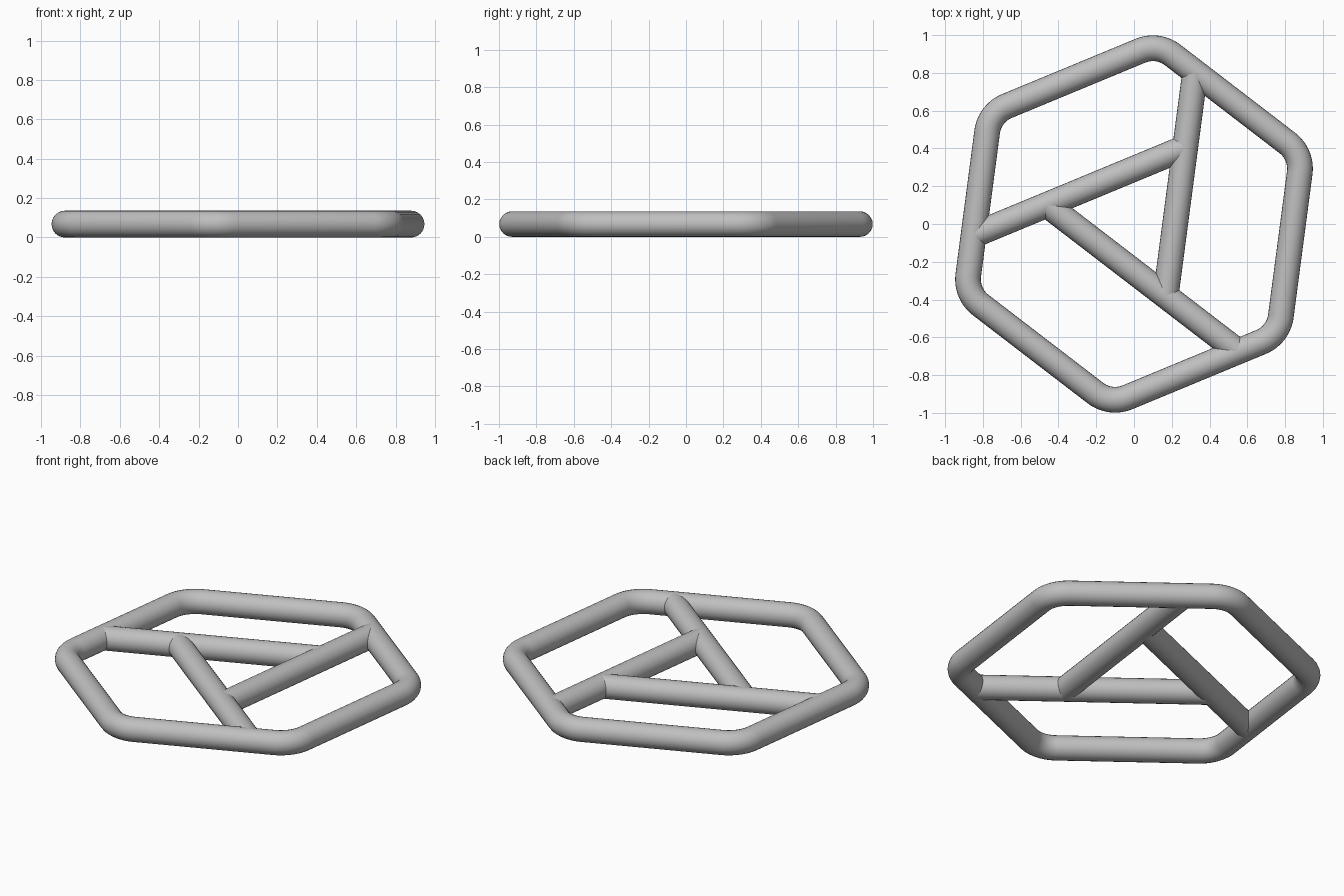
import bpy, math
from mathutils import Vector

if "Cube" in bpy.data.objects:
    bpy.data.objects.remove(bpy.data.objects["Cube"])

TUBE = 0.068       # tube radius
CORNER = 0.765     # distance from centre to each corner's bend centre
BEND = 0.172       # bend radius along the tube's centre line
TILT = -7.5        # direction of the first side's normal, degrees
APOTHEM = CORNER * math.cos(math.radians(30)) + BEND

grey = bpy.data.materials.new("plain grey")
grey.use_nodes = True
grey.diffuse_color = (0.52, 0.52, 0.52, 1)
grey.node_tree.nodes["Principled BSDF"].inputs["Base Color"].default_value = grey.diffuse_color


def polar(degrees, length=1.0):
    a = math.radians(degrees)
    return Vector((math.cos(a) * length, math.sin(a) * length, 0))


def crossing(n1, d1, n2, d2):
    """Point where two lines meet, each given by normal angle and offset."""
    a, b = polar(n1), polar(n2)
    det = a.x * b.y - a.y * b.x
    return Vector(((d1 * b.y - d2 * a.y) / det, (a.x * d2 - b.x * d1) / det, 0))


def tube(name, points, closed=False):
    """Round tube along a path, turned into a smooth mesh."""
    curve = bpy.data.curves.new(name, "CURVE")
    curve.dimensions = "3D"
    curve.bevel_depth = TUBE
    curve.bevel_resolution = 10
    curve.use_fill_caps = not closed
    spline = curve.splines.new("POLY")
    spline.points.add(len(points) - 1)
    for p, co in zip(spline.points, points):
        p.co = (co.x, co.y, TUBE, 1)
    spline.use_cyclic_u = closed
    obj = bpy.data.objects.new(name, curve)
    bpy.context.collection.objects.link(obj)
    bpy.ops.object.select_all(action="DESELECT")
    obj.select_set(True)
    bpy.context.view_layer.objects.active = obj
    bpy.ops.object.convert(target="MESH")
    obj = bpy.context.object
    obj.data.materials.clear()
    obj.data.materials.append(grey)
    bpy.ops.object.shade_smooth_by_angle(angle=math.radians(40))
    return obj


# Hexagonal outer ring with rounded corners
path = []
for side in range(6):
    middle = TILT + 30 + 60 * side
    path += [polar(middle, CORNER) + polar(middle - 30 + 5 * i, BEND) for i in range(13)]
tube("outer_ring", path, closed=True)

# Three bars, each running from the ring to the next bar
bars = [("upper_bar", TILT + 120, 0.27),
        ("right_bar", TILT, 0.216),
        ("lower_bar", TILT - 120, 0.20)]
for i, (name, normal, offset) in enumerate(bars):
    _, next_normal, next_offset = bars[(i + 1) % 3]
    tube(name, [crossing(normal, offset, normal + 60, APOTHEM),
                crossing(normal, offset, next_normal, next_offset)])
